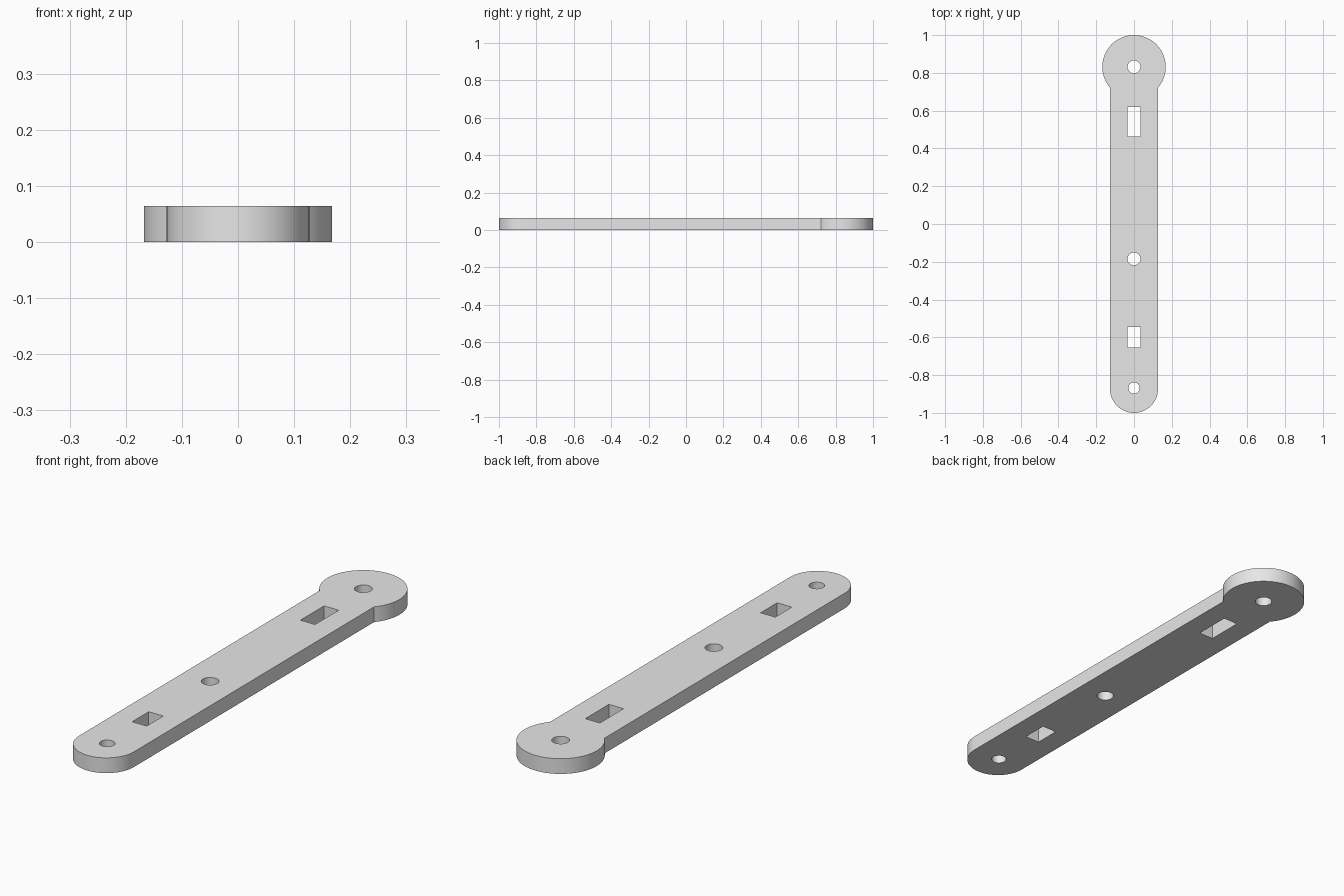
import bpy
import bmesh
from math import sin, cos, pi, asin

if "Cube" in bpy.data.objects:
    bpy.data.objects.remove(bpy.data.objects["Cube"], do_unlink=True)

THICK = 0.064
HEAD_R, HEAD_Y = 0.168, 0.832
BAR_R, TAIL_Y = 0.127, -0.873


def arc(cy, r, start, end, steps):
    """Points along an arc centred on the bar's axis."""
    angles = [start + (end - start) * i / steps for i in range(steps + 1)]
    return [(r * cos(a), cy + r * sin(a)) for a in angles]


def circle(cy, r):
    return arc(cy, r, 0, 2 * pi, 48)[:-1]


def slot(y0, y1, half=0.034):
    return [(-half, y0), (half, y0), (half, y1), (-half, y1)]


# Outline: round head meeting the bar's sides, and a round tail
neck = pi / 2 - asin(BAR_R / HEAD_R)
outline = arc(HEAD_Y, HEAD_R, -neck, pi + neck, 80) + arc(TAIL_Y, BAR_R, pi, 2 * pi, 48)

# Pivot holes and rectangular slots
loops = [
    outline,
    circle(HEAD_Y, 0.034),
    circle(-0.185, 0.034),
    circle(-0.868, 0.03),
    slot(0.463, 0.62),
    slot(-0.654, -0.544),
]

# Fill the flat plate around the openings
bm = bmesh.new()
edges = []
for loop in loops:
    verts = [bm.verts.new((x, y, THICK / 2)) for x, y in loop]
    edges += [bm.edges.new((v, verts[i - 1])) for i, v in enumerate(verts)]
bmesh.ops.triangle_fill(bm, edges=edges, use_beauty=True, normal=(0, 0, 1))
mesh = bpy.data.meshes.new("link_bar")
bm.to_mesh(mesh)
bm.free()

bar = bpy.data.objects.new("link_bar", mesh)
bpy.context.collection.objects.link(bar)
bpy.ops.object.select_all(action="DESELECT")
bar.select_set(True)
bpy.context.view_layer.objects.active = bar

# Thickness
solid = bar.modifiers.new("thickness", "SOLIDIFY")
solid.thickness = THICK
solid.offset = 0
bpy.ops.object.modifier_apply(modifier=solid.name)

# Plain grey
grey = bpy.data.materials.new("light_grey")
grey.use_nodes = True
colour = (0.8, 0.8, 0.8, 1)
grey.diffuse_color = colour
grey.node_tree.nodes["Principled BSDF"].inputs["Base Color"].default_value = colour
bar.data.materials.append(grey)

# Smooth curved walls, crisp rims
bpy.ops.object.shade_smooth_by_angle(angle=pi / 6)
